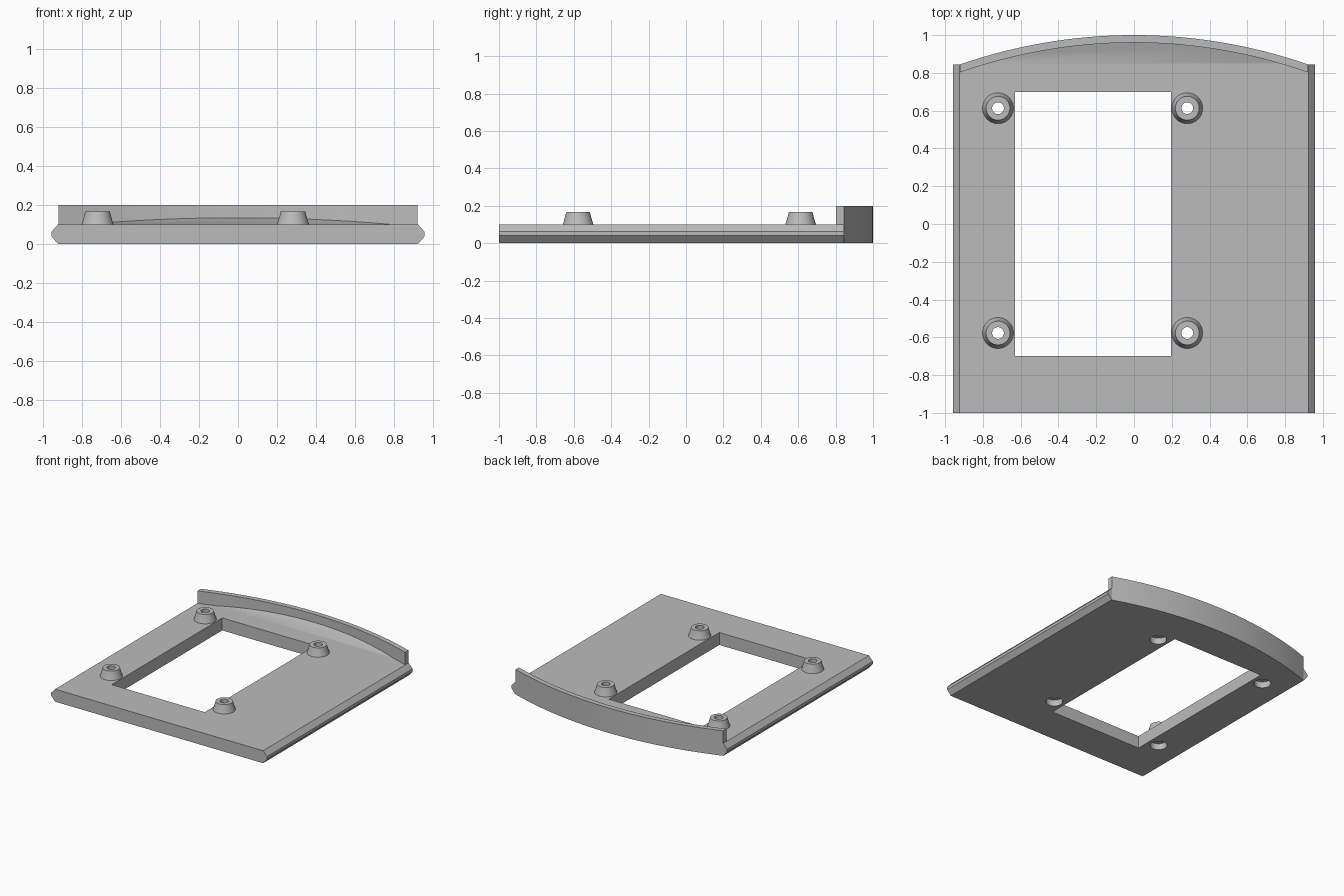
import bpy, bmesh, math

if "Cube" in bpy.data.objects:
    bpy.data.objects.remove(bpy.data.objects["Cube"])

grey = bpy.data.materials.new("plain grey")
grey.diffuse_color = (0.5, 0.5, 0.5, 1)
grey.use_nodes = True
grey.node_tree.nodes["Principled BSDF"].inputs["Base Color"].default_value = grey.diffuse_color

CY, R_OUT, R_IN = -1.808, 2.808, 2.768   # arc centre and radii of the rear lip
HALF = 0.92
SEG = 32


def make(name, rings, caps=True):
    """Solid from a list of equally long point rings."""
    bm = bmesh.new()
    vs = [[bm.verts.new(p) for p in ring] for ring in rings]
    n = len(vs[0])
    for a, b in zip(vs, vs[1:]):
        for i in range(n):
            j = (i + 1) % n
            bm.faces.new((a[i], a[j], b[j], b[i]))
    bm.faces.new(vs[0])
    bm.faces.new(vs[-1])
    bmesh.ops.recalc_face_normals(bm, faces=bm.faces)
    me = bpy.data.meshes.new(name)
    bm.to_mesh(me)
    bm.free()
    me.materials.append(grey)
    ob = bpy.data.objects.new(name, me)
    bpy.context.collection.objects.link(ob)
    return ob


def turned(name, x, y, profile, n=40):
    return make(name, [[(x + r * math.cos(2 * math.pi * i / n),
                         y + r * math.sin(2 * math.pi * i / n), z)
                        for i in range(n)] for r, z in profile])


def arc(radius, half):
    xs = [half * (2 * i / SEG - 1) for i in range(SEG + 1)]
    return [(x, CY + math.sqrt(radius ** 2 - x * x)) for x in xs]


def combine(target, other, op):
    m = target.modifiers.new(op, 'BOOLEAN')
    m.operation, m.solver, m.object = op, 'EXACT', other
    bpy.context.view_layer.objects.active = target
    bpy.ops.object.modifier_apply(modifier=m.name)
    bpy.data.objects.remove(other)


# Base plate with bevelled side rails
half = [(0.923, 0), (0.957, 0.04), (0.957, 0.062), (0.923, 0.1)]
section = half + [(-x, z) for x, z in reversed(half)]
plate = make("base_plate", [[(x, y, z) for x, z in section] for y in (-1, 0.845)])

# Curved rear lip
outline = arc(R_OUT, HALF) + arc(R_IN, HALF)[::-1]
lip = make("rear_lip", [[(x, y, z) for x, y in outline] for z in (0, 0.2)])
combine(plate, lip, 'UNION')

# Gentle ramp rising to the lip
edge = arc(R_IN + 0.02, 0.9)
edge = [(-0.9, 0.83)] + edge + [(0.9, 0.83)]
ramp = make("rear_ramp", [[(x, y, 0) for x, y in edge],
                          [(x, y, 0.1 + 0.3 * (y - 0.845)) for x, y in edge]])
combine(plate, ramp, 'UNION')

# Rectangular window
corners = [(-0.63, -0.7), (0.195, -0.7), (0.195, 0.7), (-0.63, 0.7)]
window = make("window_cutter", [[(x, y, z) for x, y in corners] for z in (-0.1, 0.15)])
combine(plate, window, 'DIFFERENCE')

# Flared standoffs with a through hole, counterbored from below
for x in (-0.72, 0.282):
    for y in (-0.577, 0.613):
        post = turned("standoff", x, y, [(0.082, 0.07), (0.082, 0.1), (0.075, 0.122),
                                         (0.069, 0.143), (0.063, 0.166)])
        combine(plate, post, 'UNION')
        hole = turned("hole_cutter", x, y, [(0.062, -0.1), (0.062, 0.05),
                                            (0.031, 0.05), (0.031, 0.3)])
        combine(plate, hole, 'DIFFERENCE')

plate.name = "mounting_plate"
bpy.context.view_layer.objects.active = plate
plate.select_set(True)
bpy.ops.object.shade_smooth_by_angle(angle=math.radians(20))
